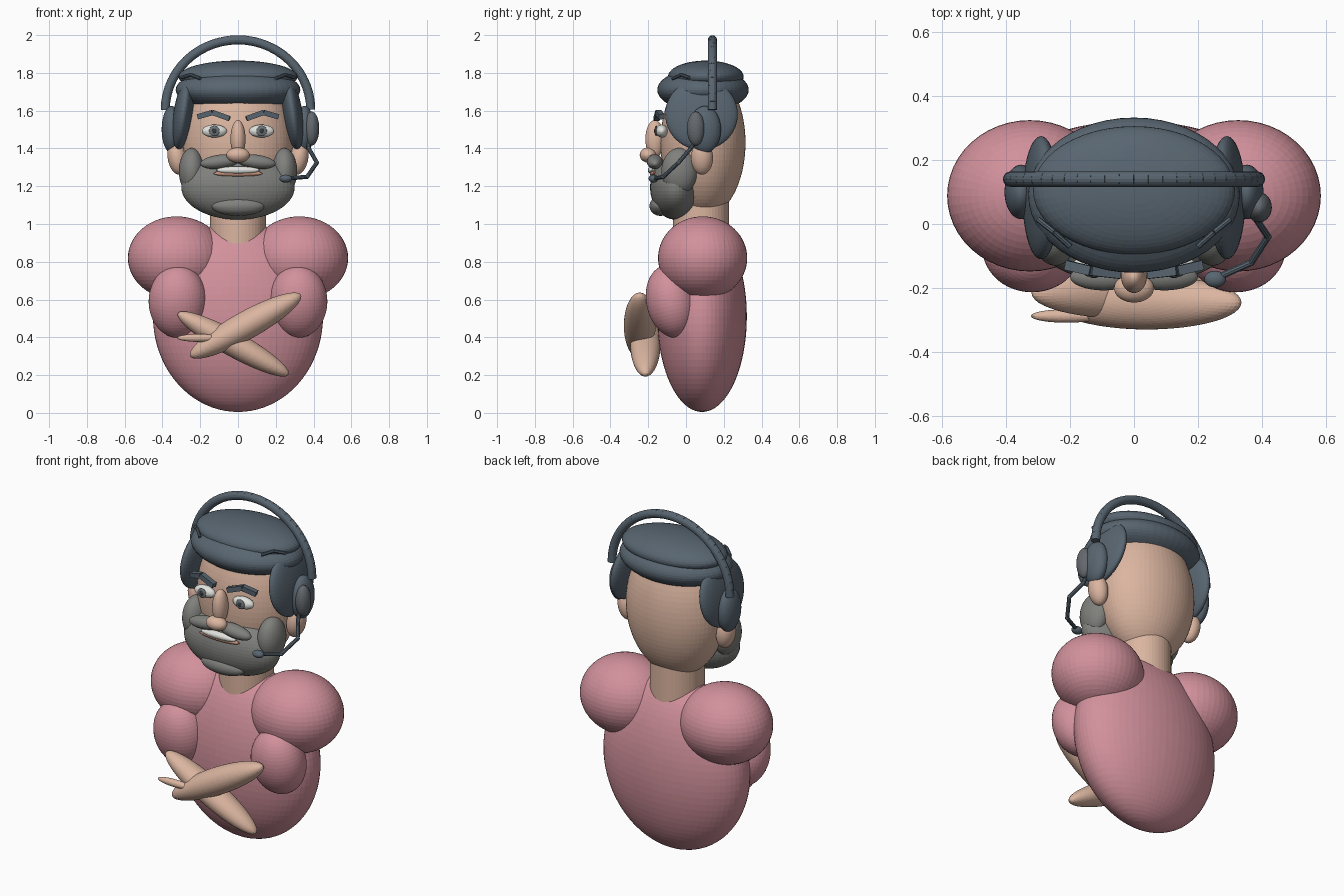
import bpy, math
from mathutils import Vector, Matrix

if "Cube" in bpy.data.objects:
    bpy.data.objects.remove(bpy.data.objects["Cube"])


def material(name, r, g, b):
    m = bpy.data.materials.new(name)
    lin = [((c / 255 + 0.055) / 1.055) ** 2.4 for c in (r, g, b)]
    m.diffuse_color = (*lin, 1)
    m.use_nodes = True
    m.node_tree.nodes["Principled BSDF"].inputs["Base Color"].default_value = m.diffuse_color
    return m


PINK = material("pink_shirt", 210, 145, 156)
SKIN = material("skin", 219, 181, 160)
HAIR = material("slate_hair", 88, 101, 112)
BEARD = material("grey_beard", 128, 128, 125)
WHITE = material("eye_white", 226, 226, 222)
IRIS = material("iris_grey", 112, 117, 120)
DARK = material("pupil_dark", 55, 60, 66)
LIP = material("lip", 205, 152, 130)
PAD = material("pad_grey", 100, 105, 110)


def finish(name, mat):
    o = bpy.context.object
    o.name = name
    o.data.materials.append(mat)
    return o


def ball(name, mat, loc, radii, rot=(0, 0, 0), seg=48, rings=28):
    """Ellipsoid with given centre, radii and rotation in degrees."""
    bpy.ops.mesh.primitive_uv_sphere_add(segments=seg, ring_count=rings, radius=1, location=loc,
                                         rotation=[math.radians(a) for a in rot])
    o = finish(name, mat)
    o.scale = radii
    return o


def pair(name, mat, loc, radii, rot=(0, 0, 0), **kw):
    """Mirrored ellipsoids on both sides of x = 0."""
    for side, s in (("right", 1), ("left", -1)):
        ball(f"{name}_{side}", mat, (s * loc[0], loc[1], loc[2]), radii,
             (rot[0], s * rot[1], s * rot[2]), **kw)


def rod(name, mat, a, b, r, sides=12):
    """Cylinder between two points."""
    a, b = Vector(a), Vector(b)
    d = b - a
    bpy.ops.mesh.primitive_cylinder_add(vertices=sides, radius=r, depth=d.length,
                                        location=(a + b) / 2,
                                        rotation=d.to_track_quat('Z', 'Y').to_euler())
    return finish(name, mat)


def bar(name, mat, a, b, depth, height):
    """Box between two points, kept level in y."""
    a, b = Vector(a), Vector(b)
    x = (b - a).normalized()
    z = x.cross(Vector((0, 1, 0))).normalized()
    y = z.cross(x)
    rot = Matrix((x, y, z)).transposed().to_euler()
    bpy.ops.mesh.primitive_cube_add(size=1, location=(a + b) / 2, rotation=rot)
    o = finish(name, mat)
    o.scale = ((b - a).length, depth, height)


# Torso, shoulders and sleeves
ball("torso", PINK, (0, 0.085, 0.51), (0.45, 0.237, 0.505), seg=64, rings=40)
pair("shoulder", PINK, (0.325, 0.088, 0.82), (0.258, 0.236, 0.22))
pair("sleeve", PINK, (0.318, -0.075, 0.59), (0.155, 0.135, 0.195), (12, 0, 0))

# Crossed forearms and fingers
ball("forearm_front", SKIN, (0.04, -0.245, 0.462), (0.335, 0.084, 0.075), (0, -29, 0))
ball("forearm_back", SKIN, (-0.025, -0.215, 0.365), (0.335, 0.08, 0.067), (0, 29, 0))
ball("fingers", SKIN, (-0.21, -0.287, 0.397), (0.112, 0.021, 0.021), seg=24, rings=14)

# Neck, head and ears
rod("neck", SKIN, (0, 0.08, 0.82), (0, 0.08, 1.16), 0.148, 48)
ball("head", SKIN, (0, 0.09, 1.43), (0.29, 0.225, 0.395), seg=64, rings=40)
pair("ear", SKIN, (0.322, 0.085, 1.35), (0.05, 0.058, 0.09), (0, 10, 0))

# Hair cap, crown, sides and loose strands
ball("hair_cap", HAIR, (0, 0.09, 1.71), (0.33, 0.242, 0.115))
ball("hair_crown", HAIR, (0, 0.105, 1.78), (0.315, 0.2, 0.085))
pair("hair_side", HAIR, (0.29, 0.082, 1.58), (0.052, 0.192, 0.19), (0, -8, 0))
for s in (1, -1):
    strand = [(s * 0.2, -0.07, 1.77), (s * 0.25, -0.025, 1.79), (s * 0.3, 0.015, 1.775)]
    for a, b in zip(strand, strand[1:]):
        rod("hair_strand", HAIR, a, b, 0.009, 8)

# Beard and moustache
ball("beard", BEARD, (0, -0.055, 1.195), (0.3, 0.135, 0.172))
pair("beard_cheek", BEARD, (0.245, -0.035, 1.28), (0.068, 0.095, 0.122))
ball("beard_chin", BEARD, (0, -0.135, 1.095), (0.14, 0.058, 0.052))
pair("moustache", BEARD, (0.095, -0.165, 1.33), (0.105, 0.042, 0.037), (0, 7, 0))

# Mouth
ball("teeth", WHITE, (0, -0.18, 1.285), (0.115, 0.022, 0.02), seg=24, rings=14)
ball("lower_lip", LIP, (0, -0.172, 1.268), (0.13, 0.02, 0.018), seg=24, rings=14)

# Nose
ball("nose_bridge", SKIN, (0, -0.165, 1.45), (0.04, 0.05, 0.1))
ball("nose_tip", SKIN, (0, -0.2, 1.365), (0.062, 0.045, 0.04))

# Eyes
pair("eye", WHITE, (0.125, -0.128, 1.492), (0.066, 0.032, 0.034), seg=32, rings=18)
pair("iris", IRIS, (0.125, -0.158, 1.493), (0.028, 0.008, 0.028), seg=24, rings=14)
pair("pupil", DARK, (0.125, -0.164, 1.493), (0.012, 0.005, 0.014), seg=16, rings=10)

# Eyebrows
for s in (1, -1):
    brow = [(s * 0.212, -0.128, 1.568), (s * 0.135, -0.146, 1.59), (s * 0.045, -0.156, 1.558)]
    for a, b in zip(brow, brow[1:]):
        bar("eyebrow", HAIR, a, b, 0.03, 0.028)

# Headset cups and pad
pair("ear_cup", HAIR, (0.352, 0.1, 1.5), (0.052, 0.085, 0.125))
ball("cup_pad", PAD, (0.39, 0.052, 1.505), (0.04, 0.047, 0.09), seg=32, rings=18)

# Segmented headband arch
STEPS = 28
for i in range(STEPS):
    a0, a1 = (math.pi * k / STEPS for k in (i, i + 1.04))
    p, q = ((0.385 * math.cos(a), 0.14, 1.605 + 0.37 * math.sin(a)) for a in (a0, a1))
    rod("headband_segment", HAIR, p, q, 0.024, 16)

# Microphone boom
boom = [(0.365, 0.07, 1.47), (0.375, 0.025, 1.4), (0.418, -0.04, 1.325),
        (0.366, -0.12, 1.25), (0.25, -0.172, 1.24)]
for a, b in zip(boom, boom[1:]):
    rod("mic_boom", HAIR, a, b, 0.011, 10)
    ball("boom_joint", HAIR, b, (0.0115,) * 3, seg=10, rings=6)
ball("microphone", HAIR, (0.253, -0.172, 1.24), (0.034, 0.026, 0.021), seg=24, rings=14)
